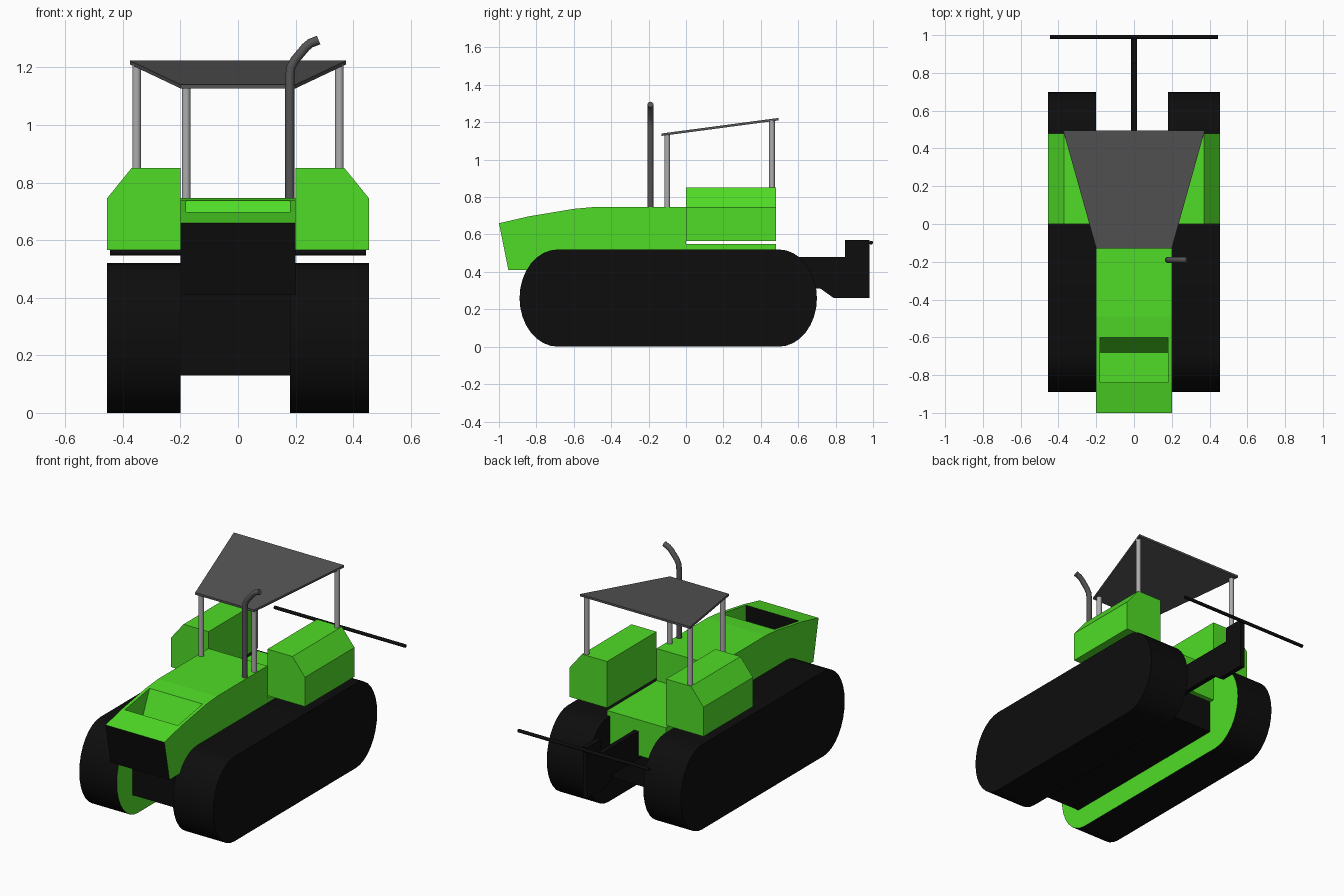
import bpy, bmesh, math
from mathutils import Vector

if "Cube" in bpy.data.objects:
    bpy.data.objects.remove(bpy.data.objects["Cube"])


def material(name, rgb):
    m = bpy.data.materials.new(name)
    m.diffuse_color = (*rgb, 1)
    m.use_nodes = True
    m.node_tree.nodes["Principled BSDF"].inputs["Base Color"].default_value = m.diffuse_color
    return m


GREEN = material("bright green", (0.08, 0.72, 0.02))
BLACK = material("rubber black", (0.004, 0.004, 0.004))
DARK = material("dark grey", (0.09, 0.09, 0.09))
STEEL = material("light grey", (0.42, 0.42, 0.42))


def finish(name, bm, mats, rule=None, smooth=False):
    bmesh.ops.recalc_face_normals(bm, faces=bm.faces)
    if rule:
        for f in bm.faces:
            f.material_index = rule(f)
    me = bpy.data.meshes.new(name)
    bm.to_mesh(me)
    bm.free()
    for m in mats:
        me.materials.append(m)
    ob = bpy.data.objects.new(name, me)
    bpy.context.collection.objects.link(ob)
    if smooth:
        bpy.context.view_layer.objects.active = ob
        ob.select_set(True)
        bpy.ops.object.shade_smooth_by_angle(angle=math.radians(35))
        ob.select_set(False)
    return ob


def prism(name, start, offset, mats, rule=None, smooth=False):
    """Extrude a closed 3D polygon along an offset."""
    bm = bmesh.new()
    face = bm.faces.new([bm.verts.new(p) for p in start])
    new = bmesh.ops.extrude_face_region(bm, geom=[face])["geom"]
    bmesh.ops.translate(bm, vec=offset,
                        verts=[v for v in new if isinstance(v, bmesh.types.BMVert)])
    return finish(name, bm, mats, rule, smooth)


def side_prism(name, profile, x0, x1, mats, rule=None, smooth=False):
    return prism(name, [(x0, y, z) for y, z in profile], (x1 - x0, 0, 0),
                 mats, rule, smooth)


def tube(name, path, r, mat, sides=16):
    bm = bmesh.new()
    pts = [Vector(p) for p in path]
    rings = []
    for i, p in enumerate(pts):
        d = (pts[min(i + 1, len(pts) - 1)] - pts[max(i - 1, 0)]).normalized()
        u = Vector((0, 1, 0))
        w = d.cross(u).normalized()
        rings.append([bm.verts.new(p + r * (math.cos(a) * u + math.sin(a) * w))
                      for a in (2 * math.pi * k / sides for k in range(sides))])
    for a, b in zip(rings, rings[1:]):
        for k in range(sides):
            j = (k + 1) % sides
            bm.faces.new((a[k], a[j], b[j], b[k]))
    bm.faces.new(rings[0])
    bm.faces.new(rings[-1])
    return finish(name, bm, [mat], smooth=True)


# Tracks: long loops with elliptical ends, left one with a green inner face
loop = []
for cy, a0 in ((0.495, -90), (-0.685, 90)):
    for k in range(17):
        a = math.radians(a0 + 180 * k / 16)
        loop.append((cy + 0.205 * math.cos(a), 0.26 + 0.26 * math.sin(a)))
side_prism("left_track", loop, -0.455, -0.20, [BLACK, GREEN],
           lambda f: 1 if f.normal.x > 0.9 else 0, True)
side_prism("right_track", loop, 0.18, 0.455, [BLACK], smooth=True)

# Belly between the tracks
side_prism("belly", [(-0.74, 0.13), (0.45, 0.13), (0.45, 0.42), (-0.74, 0.42)],
           -0.199, 0.185, [BLACK])

# Hood and cab floor: centre with recess, closed by two cheeks
front = [(-0.95, 0.41), (-1.0, 0.66), (-0.84, 0.697)]
recess = [(-0.84, 0.56), (-0.68, 0.56)]
rear = [(-0.60, 0.737), (-0.49, 0.747), (-0.28, 0.747), (0.0, 0.747),
        (0.0, 0.55), (0.48, 0.55), (0.48, 0.33), (-0.7, 0.33), (-0.74, 0.41)]


def hood_rule(f):
    y = f.calc_center_median().y
    grille = f.normal.y < -0.9 and y < -0.9
    inner = f.normal.y > 0.9 and y < -0.8
    return 1 if grille or inner else 0


side_prism("hood_centre", front + recess + rear, -0.18, 0.18, [GREEN, BLACK], hood_rule)
for side, s in (("left", -1), ("right", 1)):
    side_prism(side + "_hood_cheek", front + rear, s * 0.18, s * 0.20,
               [GREEN, BLACK], hood_rule)

    # Fender with chamfered outer shoulder
    section = [(0.20, 0.565), (0.455, 0.565), (0.455, 0.745), (0.37, 0.85), (0.20, 0.85)]
    prism(side + "_fender", [(s * x, 0, z) for x, z in section], (0, 0.48, 0), [GREEN])

    # Roof posts
    tube(side + "_front_post", [(s * 0.18, -0.10, 0.74), (s * 0.18, -0.10, 1.135)],
         0.015, STEEL)
    tube(side + "_rear_post", [(s * 0.352, 0.46, 0.84), (s * 0.352, 0.46, 1.21)],
         0.015, STEEL)

# Sloping trapezoid roof
prism("roof", [(-0.20, -0.13, 1.127), (0.20, -0.13, 1.127),
               (0.375, 0.495, 1.21), (-0.375, 0.495, 1.21)], (0, 0, 0.013), [DARK])

# Exhaust pipe bent to the side
tube("exhaust", [(0.18, -0.19, 0.70), (0.18, -0.19, 1.17), (0.184, -0.19, 1.20),
                 (0.197, -0.19, 1.225), (0.235, -0.19, 1.27), (0.252, -0.19, 1.284),
                 (0.28, -0.19, 1.295)], 0.016, DARK)

# Rear hitch plate and crossbar
side_prism("hitch", [(0.45, 0.48), (0.85, 0.48), (0.85, 0.57), (0.98, 0.57),
                     (0.98, 0.26), (0.79, 0.26), (0.72, 0.31), (0.45, 0.31)],
           -0.015, 0.015, [BLACK])
tube("hitch_crossbar", [(-0.445, 0.99, 0.556), (0.445, 0.99, 0.556)], 0.01, BLACK, 12)
